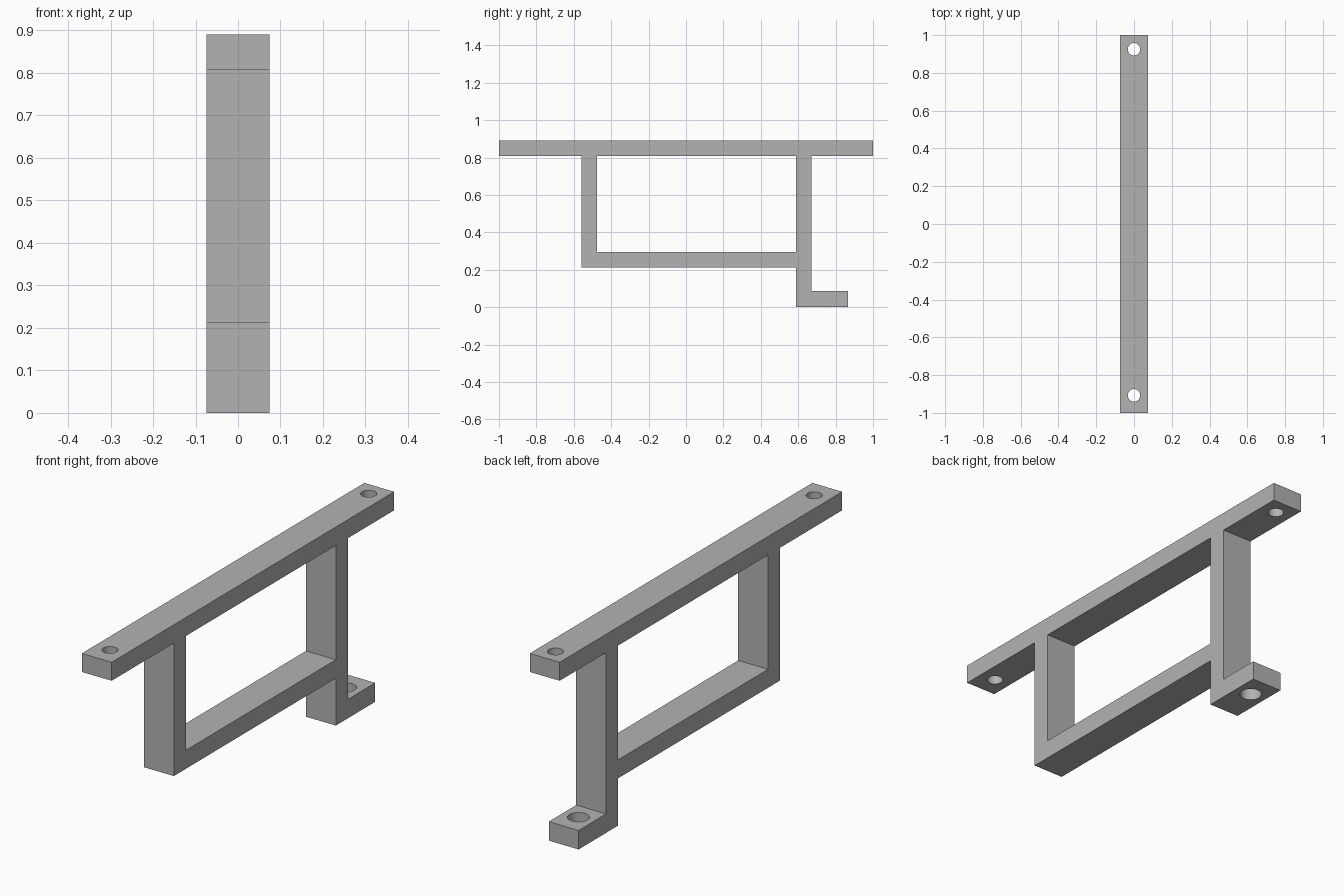
import bpy
import bmesh
import math
from mathutils import Matrix, Vector

default = bpy.data.objects.get("Cube")
if default:
    bpy.data.objects.remove(default, do_unlink=True)

HALF_WIDTH = 0.074
BAR_BOTTOM, TOP = 0.807, 0.89
FRONT_LEG = (-0.56, -0.475)
BACK_LEG = (0.587, 0.672)
RAIL = (0.212, 0.295)
FOOT_END, FOOT_TOP = 0.866, 0.085

grey = bpy.data.materials.new("plain grey")
grey.use_nodes = True
grey.diffuse_color = (0.45, 0.45, 0.45, 1)
grey.node_tree.nodes["Principled BSDF"].inputs["Base Color"].default_value = grey.diffuse_color


def make_object(name, bm):
    bmesh.ops.recalc_face_normals(bm, faces=bm.faces)
    mesh = bpy.data.meshes.new(name)
    bm.to_mesh(mesh)
    bm.free()
    mesh.materials.append(grey)
    obj = bpy.data.objects.new(name, mesh)
    bpy.context.collection.objects.link(obj)
    return obj


def prism(name, profile, half):
    """Extrude a (y, z) outline across x."""
    bm = bmesh.new()
    face = bm.faces.new([bm.verts.new((-half, y, z)) for y, z in profile])
    side = bmesh.ops.extrude_face_region(bm, geom=[face])
    verts = [v for v in side["geom"] if isinstance(v, bmesh.types.BMVert)]
    bmesh.ops.translate(bm, verts=verts, vec=Vector((2 * half, 0, 0)))
    return make_object(name, bm)


def drill(name, y, z, radius):
    """Upright cylinder used to cut a screw hole."""
    bm = bmesh.new()
    bmesh.ops.create_cone(bm, cap_ends=True, segments=40, radius1=radius, radius2=radius,
                          depth=0.16, matrix=Matrix.Translation((0, y, z)))
    return make_object(name, bm)


# Bracket outline: top bar, front leg, lower rail, back leg and foot
bracket = prism("bracket_frame", [
    (-1, BAR_BOTTOM), (FRONT_LEG[0], BAR_BOTTOM), (FRONT_LEG[0], RAIL[0]),
    (BACK_LEG[0], RAIL[0]), (BACK_LEG[0], 0), (FOOT_END, 0), (FOOT_END, FOOT_TOP),
    (BACK_LEG[1], FOOT_TOP), (BACK_LEG[1], BAR_BOTTOM), (1, BAR_BOTTOM), (1, TOP), (-1, TOP),
], HALF_WIDTH)

# Window between the legs, and the three screw holes
inner_y, inner_z = (FRONT_LEG[1], BACK_LEG[0]), (RAIL[1], BAR_BOTTOM)
bar_mid = (BAR_BOTTOM + TOP) / 2
cutters = [
    prism("window_cutter", [(inner_y[0], inner_z[0]), (inner_y[1], inner_z[0]),
                            (inner_y[1], inner_z[1]), (inner_y[0], inner_z[1])], 0.2),
    drill("front_hole_cutter", -0.907, bar_mid, 0.033),
    drill("back_hole_cutter", 0.925, bar_mid, 0.033),
    drill("foot_hole_cutter", 0.761, FOOT_TOP / 2, 0.045),
]

bpy.ops.object.select_all(action="DESELECT")
bracket.select_set(True)
bpy.context.view_layer.objects.active = bracket
for cutter in cutters:
    cutter.hide_render = True
    cut = bracket.modifiers.new(cutter.name, "BOOLEAN")
    cut.operation = "DIFFERENCE"
    cut.solver = "EXACT"
    cut.object = cutter
    bpy.ops.object.modifier_apply(modifier=cut.name)
    bpy.data.objects.remove(cutter, do_unlink=True)

bpy.ops.object.shade_smooth_by_angle(angle=math.radians(30))
